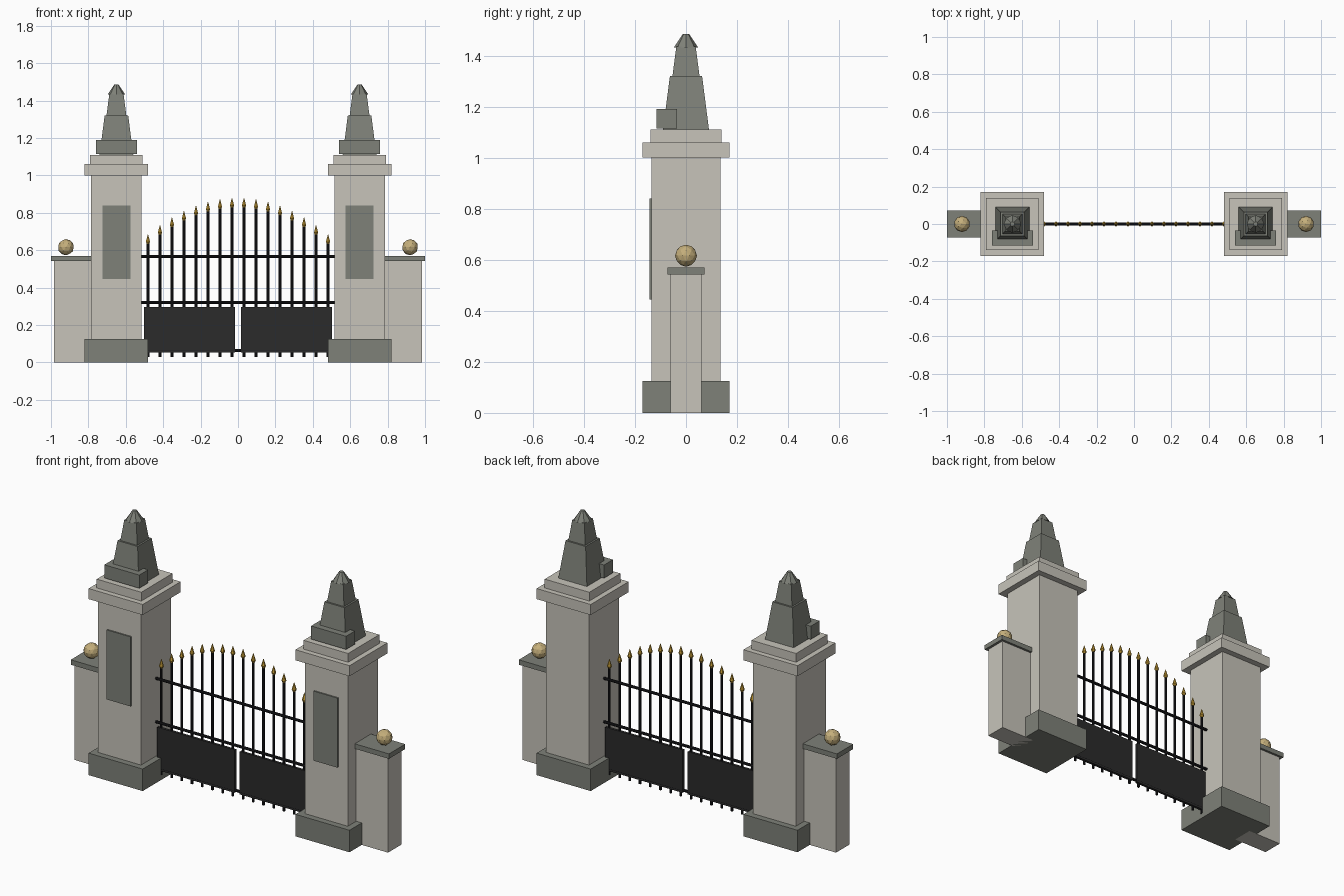
import bpy, math

if "Cube" in bpy.data.objects:
    bpy.data.objects.remove(bpy.data.objects["Cube"])

def material(name, rgb):
    m = bpy.data.materials.new(name)
    m.diffuse_color = (*rgb, 1)
    m.use_nodes = True
    m.node_tree.nodes["Principled BSDF"].inputs["Base Color"].default_value = m.diffuse_color
    return m

LIGHT = material("light_stone", (0.57, 0.55, 0.49))
DARK = material("dark_stone", (0.21, 0.22, 0.19))
IRON = material("black_iron", (0.010, 0.010, 0.012))
PANEL = material("iron_panel", (0.024, 0.024, 0.024))
GOLD = material("gilded_tip", (0.52, 0.31, 0.035))
TAN = material("tan_ball", (0.56, 0.43, 0.20))

def finish(name, mat):
    o = bpy.context.object
    o.name = name
    o.data.materials.append(mat)
    return o

def box(name, mat, x, y, z):
    """Box from (low, high) ranges."""
    bpy.ops.mesh.primitive_cube_add(size=1, location=[sum(r) / 2 for r in (x, y, z)])
    o = finish(name, mat)
    o.scale = [r[1] - r[0] for r in (x, y, z)]
    return o

def square(name, mat, x, half, z):
    return box(name, mat, (x - half, x + half), (-half, half), z)

def taper(name, mat, x, r1, r2, z, sides):
    bpy.ops.mesh.primitive_cone_add(vertices=sides, radius1=r1, radius2=r2,
                                    depth=z[1] - z[0], location=(x, 0, sum(z) / 2))
    return finish(name, mat)

def square_taper(name, mat, x, h1, h2, z):
    o = taper(name, mat, x, h1 * math.sqrt(2), h2 * math.sqrt(2), z, 4)
    o.rotation_euler.z = math.pi / 4
    return o

def span(a, b, s):
    return tuple(sorted((a * s, b * s)))

for s, side in ((-1, "left"), (1, "right")):
    x = 0.65 * s
    # pillar
    square(side + "_pillar_base", DARK, x, 0.17, (0, 0.125))
    square(side + "_pillar_shaft", LIGHT, x, 0.135, (0.125, 1.0))
    square(side + "_pillar_cap", LIGHT, x, 0.17, (1.0, 1.06))
    square(side + "_pillar_upper_cap", LIGHT, x, 0.14, (1.06, 1.11))
    box(side + "_pillar_plaque", DARK, (x - 0.075, x + 0.075), (-0.143, -0.134), (0.445, 0.84))
    # obelisk
    square_taper(side + "_obelisk_lower", DARK, x, 0.09, 0.063, (1.11, 1.32))
    square_taper(side + "_obelisk_upper", DARK, x, 0.053, 0.038, (1.32, 1.435))
    taper(side + "_obelisk_tip", DARK, x, 0.047, 0.012, (1.432, 1.485), 8)
    box(side + "_obelisk_block", DARK, (x - 0.11, x + 0.11), (-0.115, -0.035), (1.115, 1.19))
    # side wall
    box(side + "_wall", LIGHT, span(0.77, 0.985, s), (-0.06, 0.06), (0, 0.542))
    box(side + "_wall_cap", DARK, span(0.78, 1.0, s), (-0.073, 0.073), (0.542, 0.57))
    bpy.ops.mesh.primitive_ico_sphere_add(subdivisions=2, radius=0.043,
                                          location=(0.92 * s, 0, 0.616))
    finish(side + "_wall_ball", TAN)
    # solid lower gate leaf
    box(side + "_gate_panel", PANEL, span(0.016, 0.503, s), (-0.0075, 0.0075), (0.052, 0.295))

# horizontal rails
for name, z in (("bottom", 0.064), ("middle", 0.32), ("top", 0.567)):
    bpy.ops.mesh.primitive_cylinder_add(vertices=8, radius=0.008, depth=1.03,
                                        location=(0, 0, z), rotation=(0, math.pi / 2, 0))
    finish(name + "_gate_rail", IRON)

# upright bars with arched tops and gilded spear tips
for i in range(16):
    x = (i - 7.5) * 0.0642
    top = 0.88 - 0.195 * (x / 0.4815) ** 2
    taper("gate_bar", IRON, x, 0.007, 0.007, (0.028, top - 0.045), 8)
    taper("spear_collar", GOLD, x, 0.007, 0.013, (top - 0.052, top - 0.040), 6)
    taper("spear_tip", GOLD, x, 0.013, 0.001, (top - 0.040, top), 6)
